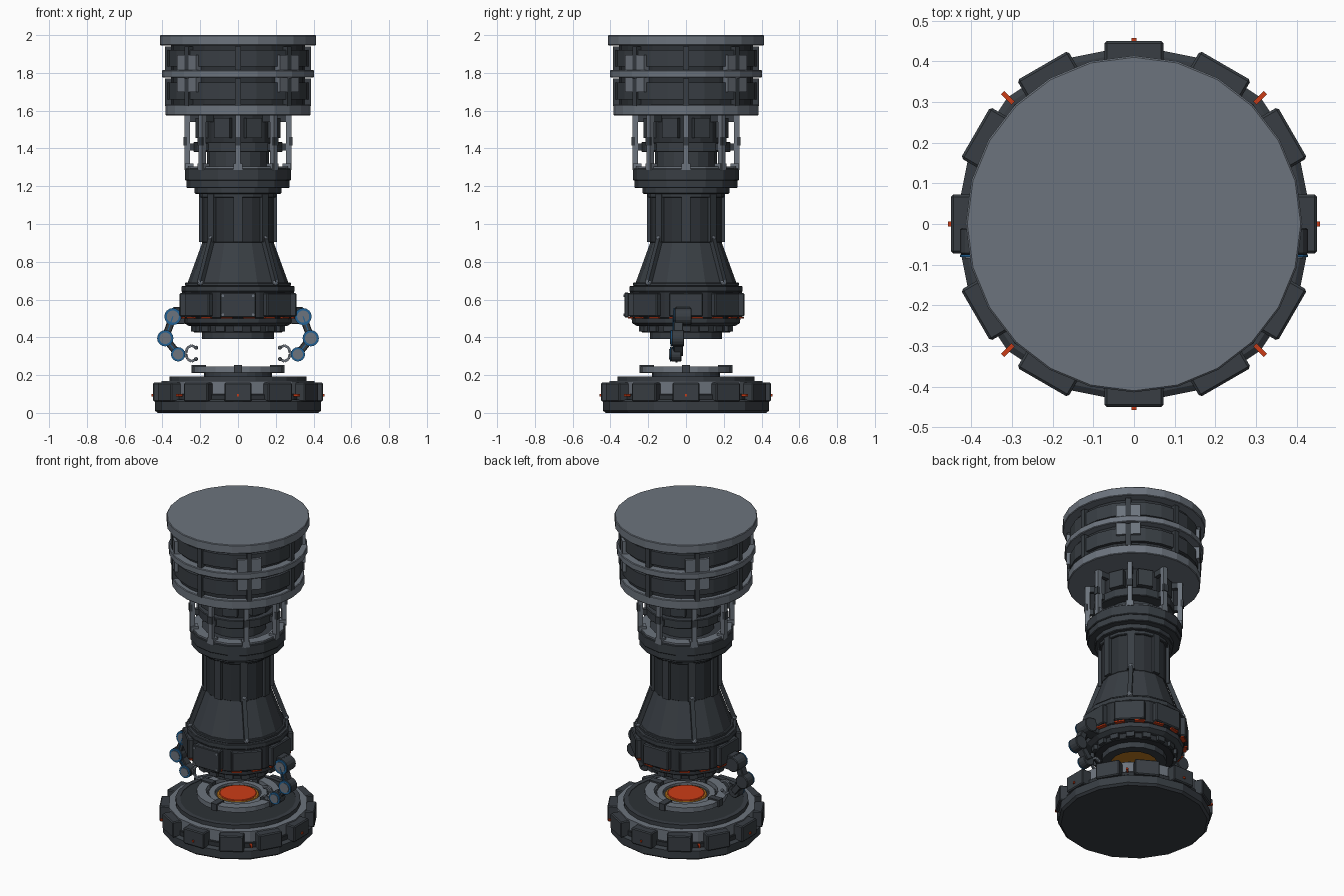
import bpy, bmesh, math
from mathutils import Matrix, Vector

if "Cube" in bpy.data.objects:
    bpy.data.objects.remove(bpy.data.objects["Cube"])


def material(name, *rgb):
    m = bpy.data.materials.new(name)
    m.use_nodes = True
    m.diffuse_color = (*rgb, 1)
    bsdf = m.node_tree.nodes["Principled BSDF"]
    bsdf.inputs["Base Color"].default_value = (*rgb, 1)
    return m


DARK = material("dark steel", .040, .048, .057)
BLACK = material("charcoal", .026, .031, .037)
GREY = material("light steel", .150, .173, .205)
ORANGE = material("glowing orange", .60, .045, .008)
AMBER = material("amber", .50, .19, .015)
BLUE = material("blue trim", .015, .12, .30)


def finish(name, bm, mat, bevel=0):
    bmesh.ops.recalc_face_normals(bm, faces=bm.faces)
    mesh = bpy.data.meshes.new(name)
    bm.to_mesh(mesh)
    bm.free()
    mesh.materials.append(mat)
    obj = bpy.data.objects.new(name, mesh)
    bpy.context.collection.objects.link(obj)
    if bevel:
        mod = obj.modifiers.new("Bevel", "BEVEL")
        mod.width, mod.segments = bevel, 1
    return obj


def lathe(name, profile, mat, n=16, hollow=False):
    """Turn (radius, z) points around z; hollow profiles close on themselves."""
    bm = bmesh.new()
    rings = []
    for r, z in profile:
        angles = [math.tau * i / n for i in range(n)]
        rings.append([bm.verts.new((r * math.cos(a), r * math.sin(a), z)) for a in angles])
    pairs = list(zip(rings, rings[1:]))
    if hollow:
        pairs.append((rings[-1], rings[0]))
    else:
        bm.faces.new(rings[0])
        bm.faces.new(rings[-1])
    for a, b in pairs:
        for i in range(n):
            j = (i + 1) % n
            bm.faces.new((a[i], a[j], b[j], b[i]))
    return finish(name, bm, mat)


def disc(name, r, z0, z1, mat, n=16, edge=.004):
    return lathe(name, [(r - edge, z0), (r, z0 + edge), (r, z1 - edge), (r - edge, z1)], mat, n)


def band(name, r0, r1, z0, z1, mat, n=16):
    return lathe(name, [(r0, z0), (r1, z0), (r1, z1), (r0, z1)], mat, n, True)


def spokes(name, count, r0, r1, z0, z1, width, mat, start=0, side=0, bevel=0):
    """Boxes repeated around z; side shifts each box along the tangent."""
    bm = bmesh.new()
    size = Matrix.Diagonal((r1 - r0, width, z1 - z0, 1))
    place = Matrix.Translation(((r0 + r1) / 2, side, (z0 + z1) / 2))
    for i in range(count):
        turn = Matrix.Rotation(math.radians(start) + math.tau * i / count, 4, "Z")
        bmesh.ops.create_cube(bm, size=1, matrix=turn @ place @ size)
    return finish(name, bm, mat, bevel)


def add_beam(bm, a, b, width, depth):
    a, b = Vector(a), Vector(b)
    d = b - a
    m = Matrix.Translation((a + b) / 2) @ d.to_track_quat("Z", "Y").to_matrix().to_4x4()
    bmesh.ops.create_cube(bm, size=1, matrix=m @ Matrix.Diagonal((width, depth, d.length, 1)))


def add_pin(bm, x, z, r, y0, y1):
    m = Matrix.Translation((x, (y0 + y1) / 2, z)) @ Matrix.Rotation(math.pi / 2, 4, "X")
    bmesh.ops.create_cone(bm, cap_ends=True, segments=16, radius1=r, radius2=r,
                          depth=abs(y1 - y0), matrix=m)


def add_ball(bm, p, r):
    bmesh.ops.create_icosphere(bm, subdivisions=2, radius=r, matrix=Matrix.Translation(p))


# Base platform
lathe("base_plate", [(.425, 0), (.44, .012), (.44, .06), (.425, .07)], DARK)
disc("base_wall", .415, .065, .10, BLACK)
band("base_grey_ring", .35, .405, .10, .168, GREY)
disc("base_deck", .358, .10, .19, BLACK, 24)
band("deck_rim", .335, .362, .165, .193, DARK, 24)
spokes("base_blocks", 12, .38, .45, .06, .16, .145, DARK, bevel=.006)
spokes("base_lights", 8, .42, .457, .088, .10, .012, ORANGE)

# Projector pad on the platform
disc("pad_pedestal", .18, .185, .218, DARK, 24)
band("pad_ring", .185, .24, .215, .245, GREY, 24)
spokes("pad_clamps", 4, .17, .246, .21, .254, .04, DARK)
band("pad_inner_ring", .135, .17, .21, .232, GREY, 24)
disc("pad_amber_rim", .122, .21, .226, AMBER, 24)
disc("pad_glow", .108, .21, .232, ORANGE, 24)

# Underside of the lower head
band("nozzle", .135, .19, .39, .43, DARK)
disc("nozzle_glow", .15, .40, .43, AMBER, 24)
disc("nozzle_collar", .235, .425, .475, BLACK)
spokes("nozzle_teeth", 16, .2, .25, .43, .465, .05, DARK)
lathe("head_underside", [(.26, .46), (.285, .475), (.29, .51)], DARK)

# Lower head drum
disc("head_drum", .297, .50, .645, BLACK)
spokes("head_panels", 8, .25, .31, .51, .635, .18, DARK, bevel=.006)
spokes("head_light_dashes", 16, .28, .307, .50, .508, .06, ORANGE, start=11.25)
disc("head_flange", .298, .64, .672, DARK)
disc("head_upper_flange", .28, .67, .69, DARK)

# Front plate with corner bolts
bm = bmesh.new()
add_beam(bm, (0, -.315, .505), (0, -.315, .637), .19, .022)
finish("front_plate", bm, DARK, .004)
bm = bmesh.new()
for x in (-.08, .08):
    for z in (.52, .62):
        add_pin(bm, x, z, .007, -.33, -.32)
finish("front_plate_bolts", bm, GREY)

# Tapered body with diagonal struts
lathe("tapered_body", [(.268, .685), (.19, .90), (.19, .93)], DARK)
struts, balls = bmesh.new(), bmesh.new()
for i in range(4):
    a = math.radians(45 + 90 * i)
    low = Vector((.282 * math.cos(a), .282 * math.sin(a), .69))
    high = Vector((.197 * math.cos(a), .197 * math.sin(a), .925))
    add_beam(struts, low, high, .026, .026)
    for p in (low, high):
        add_ball(balls, p, .017)
finish("body_struts", struts, DARK)
finish("strut_ends", balls, GREY)

# Neck
disc("neck", .192, .90, 1.17, BLACK)
spokes("neck_ribs", 8, .16, .206, .905, 1.16, .045, DARK)
disc("neck_collar", .205, 1.14, 1.165, DARK)
disc("neck_step", .23, 1.16, 1.20, DARK)
disc("neck_flange", .272, 1.19, 1.235, DARK)
disc("neck_upper_flange", .28, 1.23, 1.295, DARK)
band("neck_grey_ring", .21, .27, 1.285, 1.305, GREY)

# Open cage around the core
disc("cage_core", .165, 1.28, 1.40, DARK)
disc("core_ring", .235, 1.38, 1.435, DARK)
disc("core_upper", .20, 1.43, 1.59, BLACK)
spokes("core_panels", 8, .17, .225, 1.455, 1.56, .09, DARK, start=22.5)
spokes("cage_struts", 8, .255, .283, 1.285, 1.59, .028, GREY)
spokes("cage_strut_feet", 8, .235, .28, 1.285, 1.32, .045, GREY)
spokes("cage_braces", 8, .19, .262, 1.39, 1.425, .025, DARK)
spokes("cage_upper_braces", 8, .19, .262, 1.54, 1.58, .025, DARK)
spokes("cage_clips", 8, .27, .288, 1.415, 1.46, .034, DARK)

# Upper drum, repeated in two tiers
disc("drum_bottom_flange", .385, 1.575, 1.632, GREY, 24)
for tier, z0, z1, p0, p1 in (("lower", 1.625, 1.785, 1.70, 1.775),
                             ("upper", 1.80, 1.955, 1.815, 1.895)):
    disc(tier + "_drum", .355, z0, z1, BLACK, 24)
    band(tier + "_drum_band", .33, .375, z0 + .035, z1 - .035, DARK, 24)
    spokes(tier + "_drum_ribs", 8, .34, .387, z0, z1 - .015, .03, DARK)
    for label, side in (("left", .043), ("right", -.043)):
        spokes(f"{tier}_{label}_grey_boxes", 4, .34, .385, p0, p1, .055, GREY, 45, side)
disc("drum_middle_flange", .403, 1.775, 1.815, GREY, 24)
disc("drum_top_flange", .414, 1.945, 2.0, GREY, 24)

# Folding arms on both sides of the lower head
JOINTS = ((.345, .51, .045, -.06, .03), (.385, .395, .043, -.075, -.01),
          (.317, .31, .038, -.08, -.025))
for label, s in (("left", 1), ("right", -1)):
    body, trim, caps, claw = (bmesh.new() for _ in range(4))
    add_beam(body, (s * .28, -.015, .515), (s * .345, -.015, .515), .08, .09)
    for x, z, r, y0, y1 in JOINTS:
        add_pin(body, s * x, z, r, y0, y1)
        add_pin(trim, s * x, z, r, y0 - .006, y0)
        add_pin(caps, s * x, z, r * .72, y0 - .01, y0 - .004)
    for (xa, za, _, _, _), (xb, zb, _, _, _) in zip(JOINTS, JOINTS[1:]):
        a, b = (s * xa, -.04, za), (s * xb, -.04, zb)
        add_beam(body, a, b, .05, .04)
        add_beam(trim, (a[0], -.061, za), (b[0], -.061, zb), .022, .006)
    add_beam(claw, (s * .31, -.05, .31), (s * .272, -.05, .315), .03, .03)
    for flip in (1, -1):
        path = [(s * x, -.05, .315 + flip * h)
                for x, h in ((.275, .005), (.268, .03), (.245, .042), (.222, .03))]
        for a, b in zip(path, path[1:]):
            add_beam(claw, a, b, .011, .014)
        add_ball(claw, path[-1], .011)
    finish(label + "_arm", body, DARK, .004)
    finish(label + "_arm_trim", trim, BLUE)
    finish(label + "_arm_caps", caps, GREY)
    finish(label + "_arm_claw", claw, GREY)
